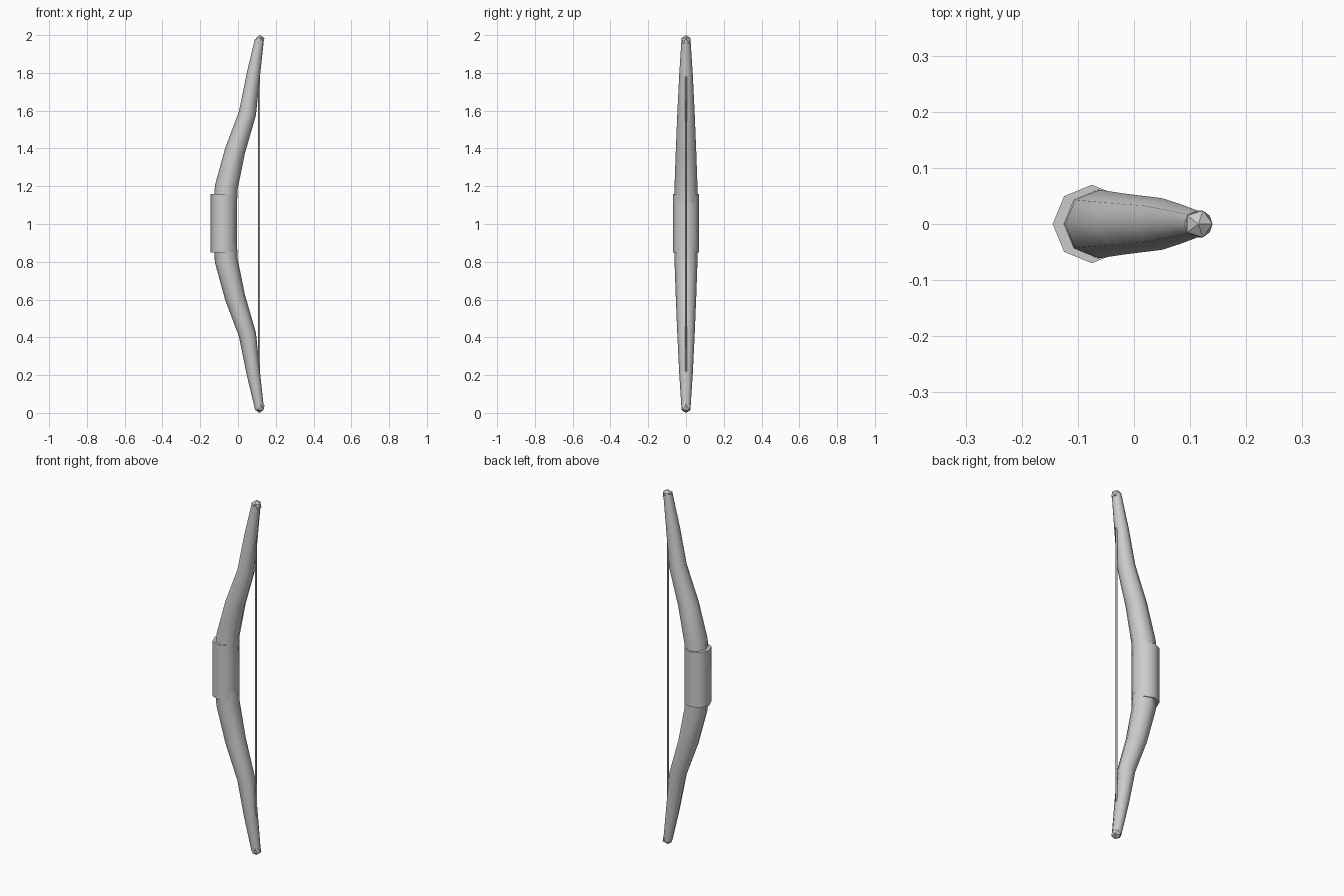
import bpy, bmesh, math
from mathutils import Vector

cube = bpy.data.objects.get("Cube")
if cube:
    bpy.data.objects.remove(cube, do_unlink=True)

grey = bpy.data.materials.new("plain_grey")
grey.use_nodes = True
colour = (0.6, 0.6, 0.6, 1)
grey.diffuse_color = colour
grey.node_tree.nodes["Principled BSDF"].inputs["Base Color"].default_value = colour


def finish(name, bm, smooth_angle=None):
    """Turn a bmesh into a named, shaded object."""
    bmesh.ops.recalc_face_normals(bm, faces=bm.faces)
    mesh = bpy.data.meshes.new(name)
    bm.to_mesh(mesh)
    bm.free()
    mesh.materials.append(grey)
    obj = bpy.data.objects.new(name, mesh)
    bpy.context.collection.objects.link(obj)
    if smooth_angle:
        bpy.ops.object.select_all(action='DESELECT')
        obj.select_set(True)
        bpy.context.view_layer.objects.active = obj
        bpy.ops.object.shade_smooth_by_angle(angle=math.radians(smooth_angle))
    return obj


def tube(name, path, sides=8):
    """Sweep a polygon along (x, z, radius) points in the xz plane."""
    bm = bmesh.new()
    pts = [Vector((x, 0, z)) for x, z, r in path]
    rings = []
    for i, (x, z, r) in enumerate(path):
        tangent = (pts[min(i + 1, len(pts) - 1)] - pts[max(i - 1, 0)]).normalized()
        out = Vector((0, 1, 0)).cross(tangent)
        ring = []
        for k in range(sides):
            a = math.tau * k / sides
            ring.append(bm.verts.new(pts[i] + r * (math.cos(a) * out + math.sin(a) * Vector((0, 1, 0)))))
        rings.append(ring)
    for low, high in zip(rings, rings[1:]):
        for k in range(sides):
            n = (k + 1) % sides
            bm.faces.new((low[k], low[n], high[n], high[k]))
    bm.faces.new(rings[0])
    bm.faces.new(rings[-1])
    return finish(name, bm, 60)


# Curved stave, tapering to both ends, mirrored about mid height
middle = 1.0
upper = [(-0.062, 1.195, 0.061), (-0.015, 1.39, 0.054), (0.05, 1.585, 0.046),
         (0.081, 1.79, 0.036), (0.113, 1.975, 0.024)]
lower = [(x, 2 * middle - z, r) for x, z, r in reversed(upper)]
tube("bow_stave", lower + [(-0.072, middle, 0.062)] + upper)

# Grip sleeve around the middle
tube("grip", [(-0.075, 0.85, 0.07), (-0.075, 1.16, 0.07)])

# Straight string between the tips
tube("bow_string", [(0.112, 0.03, 0.005), (0.112, 1.97, 0.005)])

# Faceted knobs at both tips
for name, z in (("lower_tip", 0.028), ("upper_tip", 1.972)):
    bm = bmesh.new()
    bmesh.ops.create_icosphere(bm, subdivisions=1, radius=0.028)
    bmesh.ops.translate(bm, verts=bm.verts, vec=(0.115, 0, z))
    finish(name, bm)
